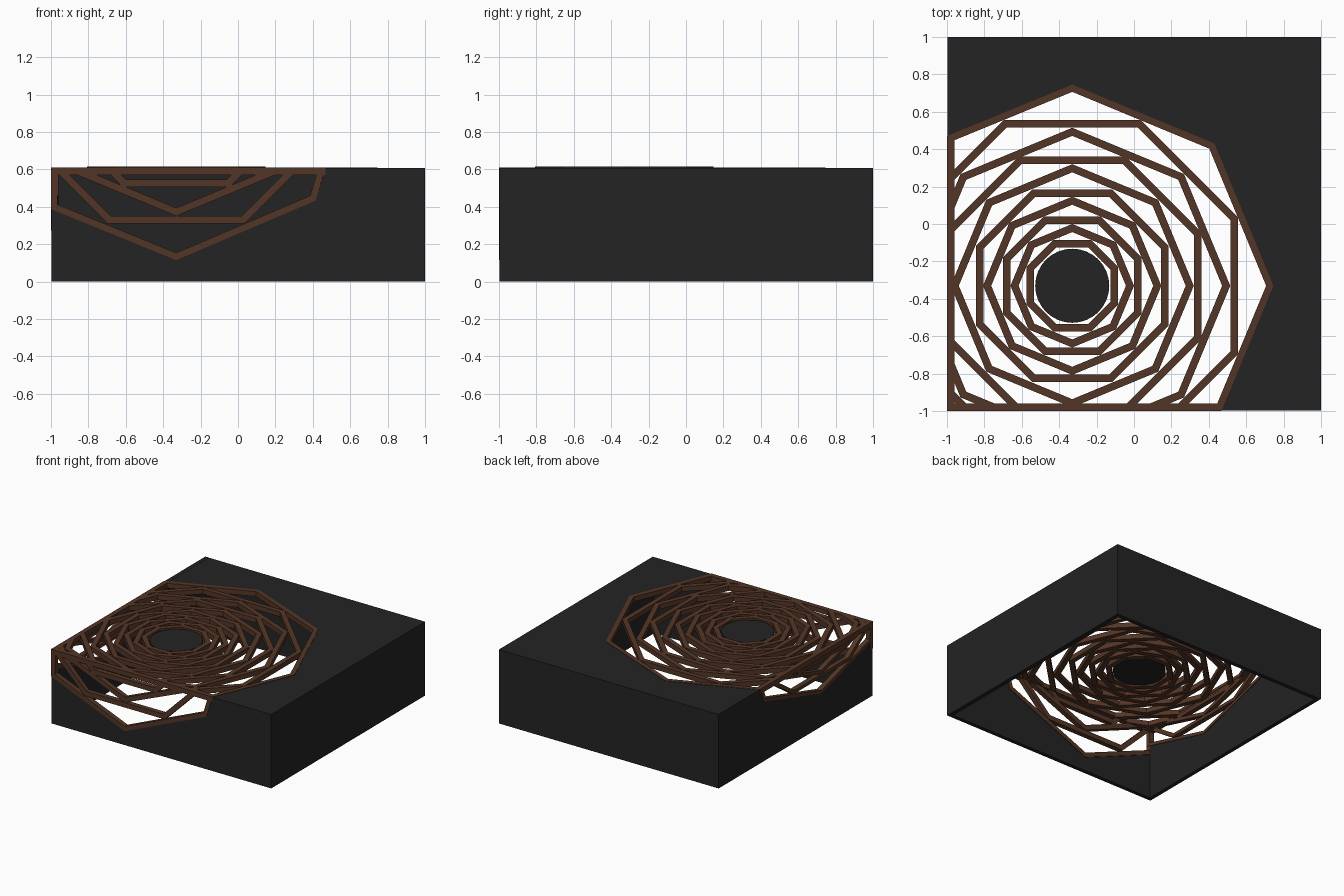
import bpy, bmesh, math
from mathutils import Vector

if "Cube" in bpy.data.objects:
    bpy.data.objects.remove(bpy.data.objects["Cube"], do_unlink=True)

H = 0.61        # box height
WALL = 0.035    # shell thickness
BAR = 0.04      # lattice bar width and depth
PROUD = 0.003   # lattice stands this far out of the shell
SQUASH = 0.68   # the left side lattice is shallower than the front one
C = -0.33       # lattice centre


def material(name, rgb):
    m = bpy.data.materials.new(name)
    m.use_nodes = True
    color = (*rgb, 1)
    m.diffuse_color = color
    m.node_tree.nodes["Principled BSDF"].inputs["Base Color"].default_value = color
    return m


charcoal = material("charcoal", (0.017, 0.017, 0.017))
brown = material("brown", (0.088, 0.036, 0.019))

# Flat coordinates (u, v) and inward depth d on each side of the box
SIDES = {
    "top": lambda u, v, d: (u, v, H - d),
    "front": lambda u, v, d: (u, -1 + d, v),
    "left": lambda u, v, d: (-1 + d, u, H - (H - v) * SQUASH),
    "back": lambda u, v, d: (u, 1 - d, v),
    "right": lambda u, v, d: (1 - d, u, v),
}


def build(name, side, pieces, mat):
    """Make one object from flat outlines, each given as (points, d0, d1)."""
    bm = bmesh.new()
    place = SIDES[side]
    for pts, d0, d1 in pieces:
        a = [bm.verts.new(place(u, v, d0)) for u, v in pts]
        b = [bm.verts.new(place(u, v, d1)) for u, v in pts]
        bm.faces.new(a)
        bm.faces.new(b[::-1])
        for i in range(len(a)):
            j = (i + 1) % len(a)
            bm.faces.new((a[j], a[i], b[i], b[j]))
    bmesh.ops.recalc_face_normals(bm, faces=bm.faces)
    mesh = bpy.data.meshes.new(name)
    bm.to_mesh(mesh)
    bm.free()
    mesh.materials.append(mat)
    obj = bpy.data.objects.new(name, mesh)
    bpy.context.collection.objects.link(obj)


def clip(poly, point, normal):
    """Keep the part of a convex outline on the normal's side of a line."""
    out = []
    for i, p in enumerate(poly):
        q = poly[(i + 1) % len(poly)]
        a, b = (p - point).dot(normal), (q - point).dot(normal)
        if a >= 0:
            out.append(p)
        if (a > 1e-7 and b < -1e-7) or (a < -1e-7 and b > 1e-7):
            out.append(p.lerp(q, a / (a - b)))
    return out


def edges(poly):
    """Start point and inward normal of every edge."""
    mid = sum(poly, Vector((0, 0))) / len(poly)
    for p, q in zip(poly, poly[1:] + poly[:1]):
        n = Vector((p.y - q.y, q.x - p.x)).normalized()
        yield p, (n if (mid - p).dot(n) > 0 else -n)


def frame(region):
    """Border bars lying just inside the opening."""
    return [(clip(region, p + n * BAR * 0.9, -n), 0, BAR) for p, n in edges(region)]


def ring(region, centre, apothem, pointed, raise_by=0):
    """Eight bars of an octagon, trimmed to the opening."""
    bars = []
    turn = 0 if pointed else math.pi / 8
    spoke = [Vector((math.cos(turn + k * math.pi / 4), math.sin(turn + k * math.pi / 4)))
             for k in range(8)]
    scale = 1 / math.cos(math.pi / 8)
    for k in range(8):
        s, t = spoke[k] * scale, spoke[(k + 1) % 8] * scale
        quad = [centre + s * apothem, centre + t * apothem,
                centre + t * (apothem - BAR), centre + s * (apothem - BAR)]
        for p, n in edges(region):
            quad = clip(quad, p, n) if quad else quad
        if len(quad) > 2:
            bars.append((quad, -raise_by, BAR))
    return bars


def points(*pairs):
    return [Vector(p) for p in pairs]


# Openings: each runs off the shared corner of the box
top_cut = points((-1, 0.47), (C, 0.745), (0.43, 0.43), (0.745, C), (0.467, -1))
side_cut = points((0.468, H), (0.415, 0.433), (C, 0.115), (-1, 0.388))
top_region = top_cut + points((-1, -1))
side_region = side_cut + points((-1, H))

# Shell: open underneath, plates notched around the openings
LOW = -1 + PROUD
build("top_plate", "top", [(points((1, LOW), (1, 1), (LOW, 1)) +
      [Vector((max(p.x, LOW), max(p.y, LOW))) for p in top_cut], PROUD, WALL)], charcoal)
wall = points((1, 0), (1, H - PROUD)) + [
    Vector((max(p.x, LOW), min(p.y, H - PROUD))) for p in side_cut] + points((LOW, 0))
# The left wall is squashed towards the top, so its foot is lowered to match
foot = H - H / SQUASH
left_wall = [Vector((p.x, foot if p.y == 0 else p.y)) for p in wall]
build("front_wall", "front", [(wall, PROUD, WALL)], charcoal)
build("left_wall", "left", [(left_wall, PROUD, WALL)], charcoal)
panel = points((LOW, 0), (1, 0), (1, H - PROUD), (LOW, H - PROUD))
for side in ("back", "right"):
    build(side + "_wall", side, [(panel, 0, WALL)], charcoal)

# Top lattice: nested octagons, alternately flat and pointed
bars = frame(top_region)
middle = Vector((C, C))
for i, apothem in enumerate((0.885, 0.78, 0.69, 0.6, 0.515, 0.44, 0.37, 0.305, 0.245)):
    bars += ring(top_region, middle, apothem, i % 2 == 1, 0.005 if i > 4 else 0)
build("top_lattice", "top", bars, brown)

# Side lattices
bars = frame(side_region)
for i, apothem in enumerate((0.885, 0.78, 0.69)):
    bars += ring(side_region, Vector((C, 1.195)), apothem, i % 2 == 1)
for side in ("front", "left"):
    build(side + "_lattice", side, bars, brown)

# Round plate in the middle of the top lattice
disc = [middle + 0.198 * Vector((math.cos(a * math.pi / 16), math.sin(a * math.pi / 16)))
        for a in range(32)]
build("centre_disc", "top", [(disc, PROUD, WALL)], charcoal)
